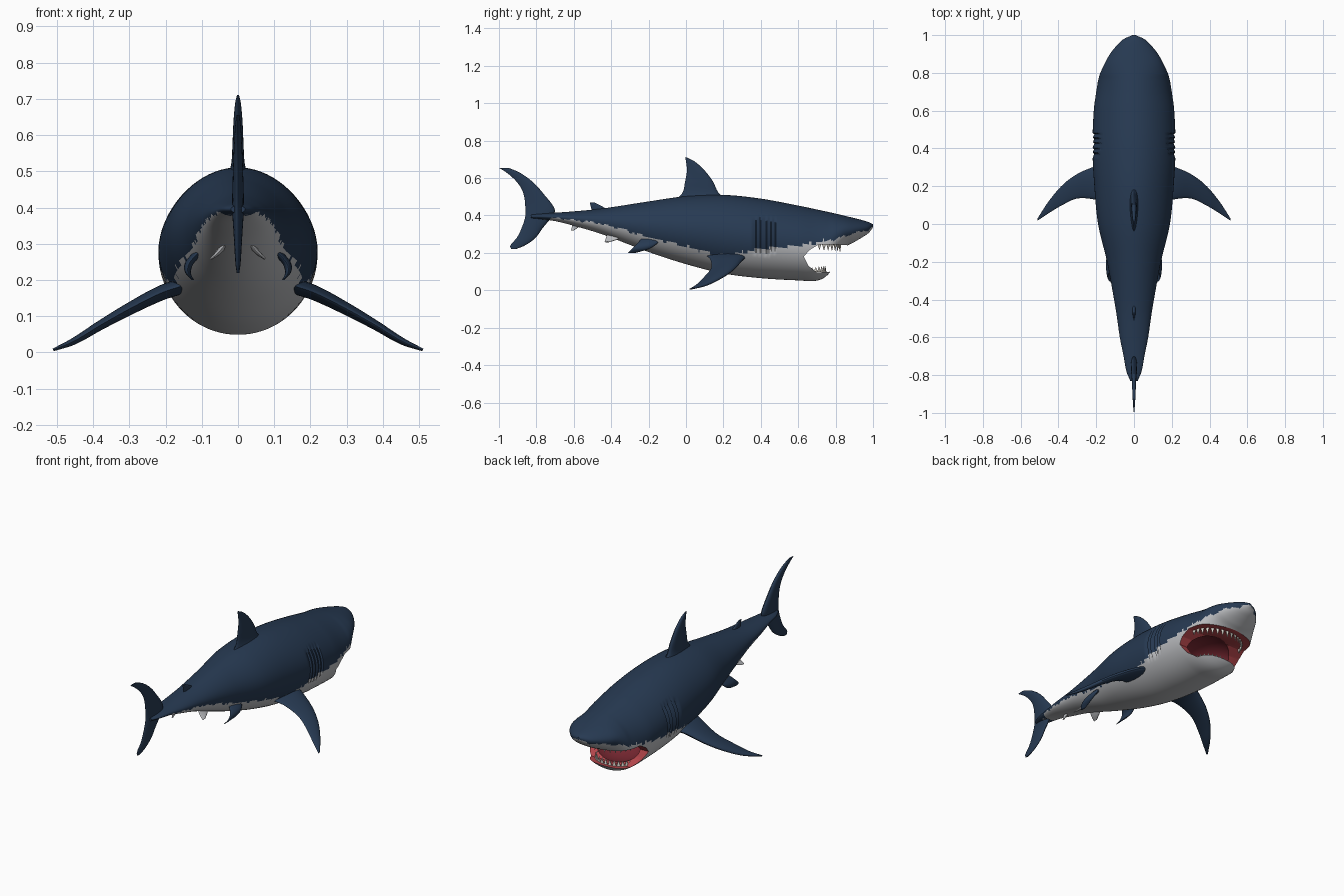
import bpy, bmesh, math
from mathutils import Vector, Matrix

default = bpy.data.objects.get("Cube")
if default:
    bpy.data.objects.remove(default, do_unlink=True)


def material(name, rgb, roughness=0.6):
    mat = bpy.data.materials.new(name)
    mat.use_nodes = True
    mat.diffuse_color = (*rgb, 1)
    shader = next(n for n in mat.node_tree.nodes if n.type == "BSDF_PRINCIPLED")
    shader.inputs["Base Color"].default_value = (*rgb, 1)
    shader.inputs["Roughness"].default_value = roughness
    return mat


navy = material("navy skin", (0.02, 0.042, 0.085))
pale = material("pale belly", (0.5, 0.51, 0.53))
gum = material("red gums", (0.45, 0.06, 0.07))
throat = material("dark throat", (0.18, 0.02, 0.03))
ivory = material("ivory teeth", (0.72, 0.68, 0.62))
SKIN = [navy, pale, gum, throat]


def resample(rows, steps):
    """Smooth curve through rows, whose first column is the parameter."""
    def slope(i):
        a, b = rows[max(i - 1, 0)], rows[min(i + 1, len(rows) - 1)]
        return [(q - p) / (b[0] - a[0]) for p, q in zip(a, b)]
    result, seg = [], 0
    start, end = rows[0][0], rows[-1][0]
    for k in range(steps + 1):
        f = k / steps
        v = start + (end - start) * f
        while seg < len(rows) - 2 and abs(v - start) > abs(rows[seg + 1][0] - start):
            seg += 1
        a, b = rows[seg], rows[seg + 1]
        h = b[0] - a[0]
        t = (v - a[0]) / h
        ma, mb = slope(seg), slope(seg + 1)
        result.append([
            p * (1 + 2 * t) * (1 - t) ** 2 + q * t * t * (3 - 2 * t)
            + h * (m * t * (1 - t) ** 2 + n * t * t * (t - 1))
            for p, q, m, n in zip(a, b, ma, mb)])
    return result


def finish(name, bm, mats, smooth=True):
    bmesh.ops.recalc_face_normals(bm, faces=bm.faces[:])
    mesh = bpy.data.meshes.new(name)
    bm.to_mesh(mesh)
    bm.free()
    obj = bpy.data.objects.new(name, mesh)
    bpy.context.collection.objects.link(obj)
    for mat in mats:
        mesh.materials.append(mat)
    if smooth:
        activate(obj)
        bpy.ops.object.shade_smooth_by_angle(angle=math.radians(40))
    return obj


def activate(obj):
    bpy.ops.object.select_all(action="DESELECT")
    obj.select_set(True)
    bpy.context.view_layer.objects.active = obj


def loft(rings):
    bm = bmesh.new()
    loops = [[bm.verts.new(p) for p in ring] for ring in rings]
    for a, b in zip(loops, loops[1:]):
        for i in range(len(a)):
            j = (i + 1) % len(a)
            bm.faces.new((a[i], a[j], b[j], b[i]))
    bm.faces.new(loops[0])
    bm.faces.new(loops[-1])
    return bm


# Body: y, top z, bottom z, half width, colour line z
BODY = [
    (-.83, .405, .385, .02, .36), (-.78, .41, .38, .04, .375),
    (-.7, .415, .37, .055, .385), (-.6, .422, .345, .075, .375),
    (-.45, .437, .3, .097, .355), (-.2, .475, .205, .143, .285),
    (0, .503, .14, .19, .235), (.2, .51, .09, .21, .19),
    (.4, .49, .065, .22, .22), (.6, .453, .053, .213, .24),
    (.7, .432, .052, .2, .255), (.76, .419, .085, .19, .268),
    (.8, .41, .155, .178, .275), (.85, .398, .228, .155, .29),
    (.9, .386, .258, .127, .305), (.95, .373, .288, .087, .317),
    (.98, .363, .31, .053, .325), (1, .353, .338, .008, .335)]
stations = resample(BODY, 300)


def body_ring(y, top, bottom, width, line):
    mid, half = (top + bottom) / 2, (top - bottom) / 2
    ring = []
    for k in range(72):
        a = math.tau * k / 72
        z = mid + half * math.sin(a)
        x = width * math.cos(a)
        if math.sin(a) > 0:
            x *= 1 - 0.1 * math.sin(a) ** 2
        # Five overlapping gill slits on each flank
        if .35 < y < .48 and .2 < z < .385:
            x *= 1 - 0.05 * ((y - .35) / .026 % 1)
        ring.append((x, y, z))
    return ring


bm = loft([body_ring(*s) for s in stations])
for face in bm.faces:
    c = face.calc_center_median()
    near = min(stations, key=lambda s: abs(s[0] - c.y))
    wobble = 0.004 * math.sin(c.y * 70) + 0.003 * math.sin(c.y * 173)
    face.material_index = int(c.z < near[4] + wobble)
body = finish("body", bm, SKIN, smooth=False)

# Mouth: an open wedge, then a hollow throat
JAWS = [(.63, .18), (.66, .215), (.71, .245), (.8, .245), (.95, .235),
        (.95, .1), (.78, .1), (.7, .095), (.655, .13)]
bm = loft([[(x, y, z) for y, z in JAWS] for x in (-.4, .4)])
for face in bm.faces:
    face.material_index = 2
wedge = finish("mouth_cutter", bm, SKIN, smooth=False)

bm = bmesh.new()
shape = Matrix.Translation((0, .64, .18)) @ Matrix.Diagonal((.145, .14, .09, 1))
bmesh.ops.create_uvsphere(bm, u_segments=32, v_segments=16, radius=1, matrix=shape)
for face in bm.faces:
    face.material_index = 3
hollow = finish("throat_cutter", bm, SKIN, smooth=False)

for cutter in (wedge, hollow):
    activate(body)
    cut = body.modifiers.new("mouth", "BOOLEAN")
    cut.operation, cut.solver, cut.object = "DIFFERENCE", "EXACT", cutter
    bpy.ops.object.modifier_apply(modifier=cut.name)
    bpy.data.objects.remove(cutter, do_unlink=True)
activate(body)
bpy.ops.object.shade_smooth_by_angle(angle=math.radians(40))


# Teeth: pointed cones along a curved gum line
def teeth(name, count, rx, ry, y, z, height, direction):
    bm = bmesh.new()
    for i in range(count):
        t = math.radians(-80 + 160 * i / (count - 1))
        size = height * (0.7 + 0.3 * math.cos(t))
        place = (Matrix.Translation((rx * math.sin(t), y + ry * math.cos(t),
                                     z + direction * size * 0.4))
                 @ Matrix.Rotation(-t, 4, "Z")
                 @ Matrix.Diagonal((1, 0.5, direction, 1)))
        bmesh.ops.create_cone(bm, cap_ends=True, segments=6, radius1=.012,
                              radius2=.001, depth=size, matrix=place)
    finish(name, bm, [ivory], smooth=False)


teeth("upper_teeth", 16, .165, .135, .69, .245, .042, -1)
teeth("lower_teeth", 13, .108, .085, .66, .1, .034, 1)


# Fins: aerofoil sections given as z, x, leading y, trailing y, half thickness
def fin(name, rows, mat=navy, side=1):
    span = Vector((rows[-1][1] - rows[0][1], 0, rows[-1][0] - rows[0][0]))
    normal = Vector((-span.z, 0, span.x)).normalized()
    rings = []
    for z, x, lead, trail, thick in resample(rows, 28):
        ring = []
        for k in range(20):
            a = math.tau * k / 20
            c = (1 - math.cos(a)) / 2
            p = Vector((x, lead + (trail - lead) * c, z))
            p += normal * thick * math.sin(a) * (1.2 - 0.6 * c)
            p.x *= side
            ring.append(p)
        rings.append(ring)
    finish(name, loft(rings), [mat])


fin("dorsal_fin", [
    (.47, 0, .23, -.07, .035), (.52, 0, .175, -.02, .02),
    (.58, 0, .145, -.005, .016), (.64, 0, .1, .005, .013),
    (.69, 0, .045, 0, .008), (.71, 0, .005, -.005, .003)])
fin("tail_fin", [
    (.22, 0, -.91, -.935, .004), (.24, 0, -.86, -.94, .007),
    (.28, 0, -.805, -.905, .01), (.33, 0, -.768, -.88, .013),
    (.39, 0, -.72, -.86, .017), (.43, 0, -.7, -.858, .017),
    (.52, 0, -.765, -.87, .014), (.58, 0, -.82, -.905, .011),
    (.63, 0, -.89, -.96, .008), (.655, 0, -.95, -1, .004)])
fin("second_dorsal_fin", [
    (.41, 0, -.39, -.5, .012), (.45, 0, -.45, -.51, .007),
    (.47, 0, -.49, -.515, .003)])
fin("anal_fin", [
    (.37, 0, -.53, -.6, .01), (.34, 0, -.57, -.61, .006),
    (.32, 0, -.6, -.615, .003)], pale)

PECTORAL = [
    (.185, .15, .33, .11, .024), (.165, .21, .305, .13, .022),
    (.12, .3, .265, .135, .018), (.075, .38, .205, .1, .014),
    (.03, .455, .115, .055, .01), (.007, .51, .03, .018, .004)]
PELVIC = [
    (.275, .11, -.13, -.24, .014), (.245, .135, -.16, -.265, .012),
    (.22, .138, -.2, -.29, .009), (.2, .125, -.27, -.31, .004)]
CLASPER = [
    (.305, .03, -.32, -.42, .01), (.275, .055, -.36, -.43, .007),
    (.258, .075, -.41, -.435, .003)]
for label, side in (("left", 1), ("right", -1)):
    fin(label + "_pectoral_fin", PECTORAL, navy, side)
    fin(label + "_pelvic_fin", PELVIC, navy, side)
    fin(label + "_clasper", CLASPER, pale, side)
